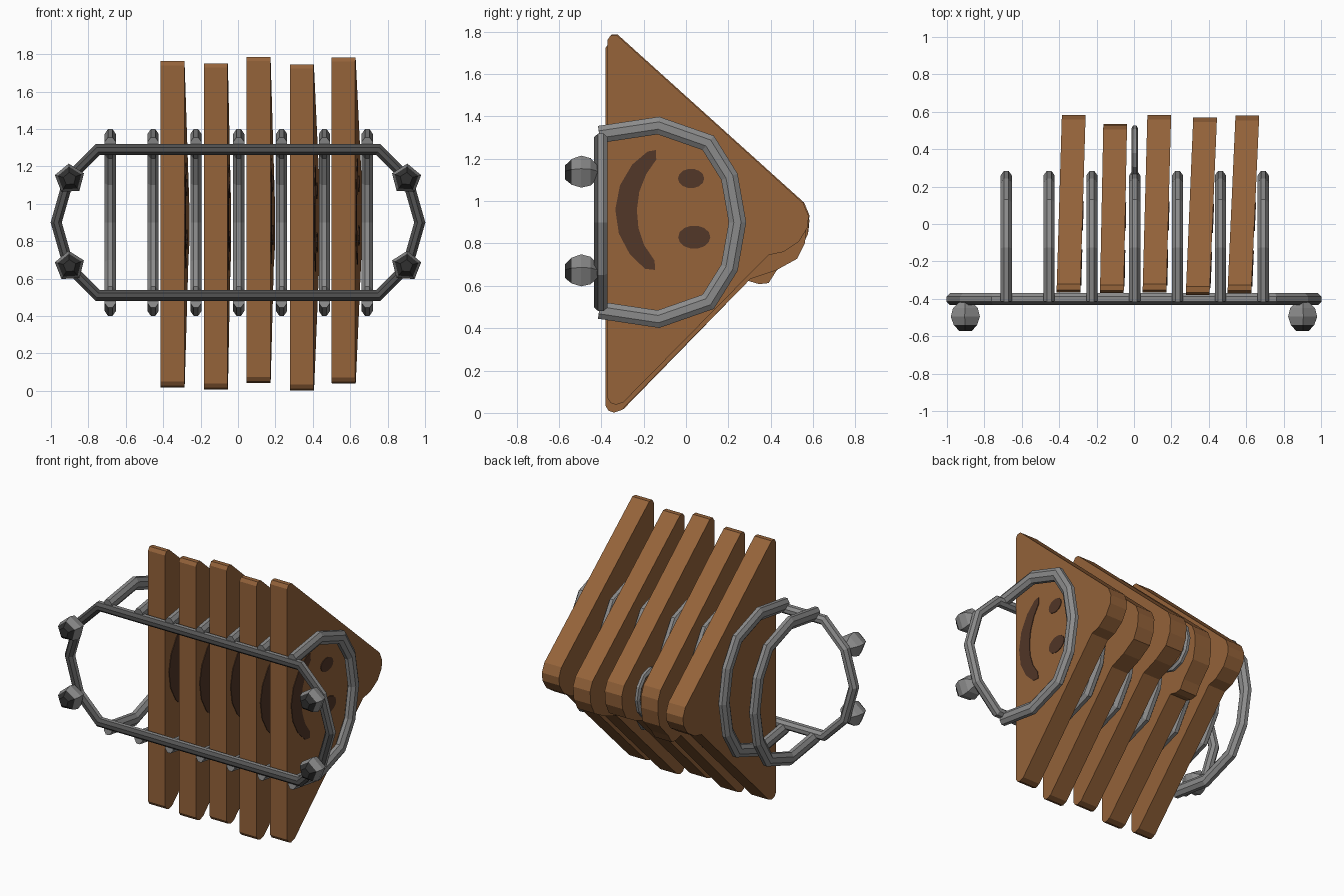
import bpy, bmesh, math
from mathutils import Vector

if "Cube" in bpy.data.objects:
    bpy.data.objects.remove(bpy.data.objects["Cube"])


def material(name, rgb):
    m = bpy.data.materials.new(name)
    m.diffuse_color = (*rgb, 1)
    m.use_nodes = True
    m.node_tree.nodes["Principled BSDF"].inputs["Base Color"].default_value = m.diffuse_color
    return m


METAL = material("grey metal", (0.26, 0.26, 0.26))
DARK = material("dark metal", (0.085, 0.085, 0.085))
BLACK = material("foot tip black", (0.03, 0.03, 0.03))
BREAD = material("toast brown", (0.30, 0.125, 0.042))
MARK = material("burnt brown", (0.085, 0.038, 0.021))


def finish(bm, name, mats, rule=None):
    bmesh.ops.recalc_face_normals(bm, faces=bm.faces)
    bm.normal_update()
    if rule:
        for f in bm.faces:
            f.material_index = rule(f)
    me = bpy.data.meshes.new(name)
    bm.to_mesh(me)
    bm.free()
    for m in mats:
        me.materials.append(m)
    ob = bpy.data.objects.new(name, me)
    bpy.context.collection.objects.link(ob)
    return ob


def skin(bm, rings, closed):
    """Bridge vertex rings, capping the ends when the run is open."""
    n, k = len(rings), len(rings[0])
    for i in range(n if closed else n - 1):
        a, b = rings[i], rings[(i + 1) % n]
        for j in range(k):
            bm.faces.new((a[j], a[(j + 1) % k], b[(j + 1) % k], b[j]))
    if not closed:
        bm.faces.new(rings[0])
        bm.faces.new(rings[-1])


def tube(name, path, place, r_in, r_out, closed=False, sides=8, mats=(METAL,), rule=None):
    """Mitred sweep along a planar path; place(u, v, w) gives the 3D point."""
    bm = bmesh.new()
    pts = [Vector(p) for p in path]
    n = len(pts)
    rings = []
    for i, p in enumerate(pts):
        prev = pts[i - 1] if (closed or i) else None
        nxt = pts[(i + 1) % n] if (closed or i < n - 1) else None
        d1 = (p - prev).normalized() if prev else (nxt - p).normalized()
        d2 = (nxt - p).normalized() if nxt else d1
        t = (d1 + d2).normalized()
        nor = Vector((-t.y, t.x)) / max(t.dot(d1), 0.5)
        ring = []
        for j in range(sides):
            a = 2 * math.pi * (j + 0.5) / sides
            q = p + nor * r_in * math.cos(a)
            ring.append(bm.verts.new(place(q.x, q.y, r_out * math.sin(a))))
        rings.append(ring)
    skin(bm, rings, closed)
    return finish(bm, name, mats, rule)


def plate(name, outline, warp, x0, x1, mat):
    """Flat slab: a (y, z) outline given thickness along x."""
    bm = bmesh.new()
    rings = [[bm.verts.new(warp(x, y, z)) for y, z in outline] for x in (x0, x1)]
    skin(bm, rings, False)
    return finish(bm, name, [mat])


# base frame: long rounded loop, darker on its underside (which faces the front)
end = [(0.75, 1.29), (0.905, 1.135), (0.972, 0.9), (0.905, 0.665), (0.75, 0.51)]
loop = end + [(-x, z) for x, z in reversed(end)]
tube("base_frame", loop, lambda u, v, w: (u, -0.402 + w, v), 0.031, 0.035, closed=True,
     mats=(METAL, DARK), rule=lambda f: int(f.normal.y < -0.2))

# seven wire arches
half = [(-0.41, 1.315), (-0.13, 1.357), (0.105, 1.275), (0.205, 1.115)]
arch = half + [(0.243, 0.9)] + [(y, 1.8 - z) for y, z in reversed(half)]
for i in range(7):
    x = -0.683 + i * 0.229
    tube(f"arch_{i + 1}", arch, lambda u, v, w: (x + w, u, v), 0.044, 0.032)

# carrying ring on the middle arch
ring = [(0.38 + 0.13 * math.cos(a), 0.9 + 0.15 * math.sin(a))
        for a in (2 * math.pi * k / 12 for k in range(12))]
tube("carry_ring", ring, lambda u, v, w: (0.004 + w, u, v), 0.02, 0.018, closed=True, sides=6)

# ball feet, five-sided
foot = [(0.035, -0.572), (0.066, -0.54), (0.082, -0.495), (0.07, -0.45), (0.035, -0.418)]
for sx in (-1, 1):
    for z0 in (1.133, 0.667):
        bm = bmesh.new()
        rings = []
        for r, y in foot:
            rings.append([bm.verts.new((sx * (0.9 + r * math.cos(a)), y, z0 + r * math.sin(a)))
                          for a in (2 * math.pi * (k + 0.2) / 5 for k in range(5))])
        skin(bm, rings, False)
        finish(bm, f"foot_{'left' if sx < 0 else 'right'}_{'top' if z0 > 1 else 'bottom'}",
               (METAL, DARK, BLACK),
               lambda f: 2 if f.normal.y < -0.6 else int(f.normal.y < -0.45))

# toast triangles, each with a slightly different crust lobe
small = [(0.385, 0.745), (0.455, 0.76), (0.53, 0.81), (0.57, 0.875), (0.575, 0.93), (0.55, 0.99)]
wide = [(0.31, 0.67), (0.43, 0.71), (0.53, 0.765), (0.567, 0.84), (0.575, 0.93), (0.55, 0.99)]
deep = [(0.29, 0.655), (0.34, 0.64), (0.385, 0.645), (0.42, 0.70), (0.51, 0.80),
        (0.53, 0.90), (0.525, 0.98), (0.50, 1.04)]
corner_top = [(-0.33, 1.783), (-0.36, 1.783), (-0.375, 1.76)]
corner_bottom = [(-0.375, 0.07), (-0.36, 0.047), (-0.335, 0.038), (-0.3, 0.05)]

# smile: curved stroke, thick in the middle
spine = [(-0.165, 1.215), (-0.225, 1.15), (-0.27, 1.06), (-0.287, 0.96),
         (-0.275, 0.86), (-0.235, 0.77), (-0.175, 0.7)]
width = [0.028, 0.04, 0.048, 0.051, 0.048, 0.04, 0.03]
outer, inner = [], []
for i, (y, z) in enumerate(spine):
    a, b = Vector(spine[max(i - 1, 0)]), Vector(spine[min(i + 1, 6)])
    t = (b - a).normalized()
    nrm = Vector((-t.y, t.x)) * width[i]
    inner.append((y + nrm.x, z + nrm.y))
    outer.append((y - nrm.x, z - nrm.y))
smile = outer + [(-0.15, 0.675)] + inner[::-1] + [(-0.145, 1.242)]


def ellipse(cy, cz, ry, rz):
    return [(cy + ry * math.cos(a), cz + rz * math.sin(a))
            for a in (2 * math.pi * k / 14 for k in range(14))]


marks = {"smile": smile, "eye_top": ellipse(0.02, 1.107, 0.062, 0.046),
         "eye_bottom": ellipse(0.035, 0.83, 0.076, 0.055)}

# left edge x, sideways lean, y shift, z shift, lobe
slices = [(-0.414, 0.030, 0.008, -0.02, small), (-0.182, 0.02, 0.005, -0.032, deep),
          (0.046, 0.027, 0.008, 0.003, wide), (0.277, 0.042, -0.005, -0.037, wide),
          (0.500, 0.045, 0.004, 0.0, small)]
for i, (x, lean, dy, dz, lobe) in enumerate(slices, 1):
    def warp(px, y, z):
        return (x + px + lean * (y + 0.37), y + dy, z + dz)
    plate(f"toast_{i}", corner_bottom + lobe + corner_top, warp, 0, 0.127, BREAD)
    for label, shape in marks.items():
        plate(f"toast_{i}_{label}", shape, warp, 0.1255, 0.131, MARK)
